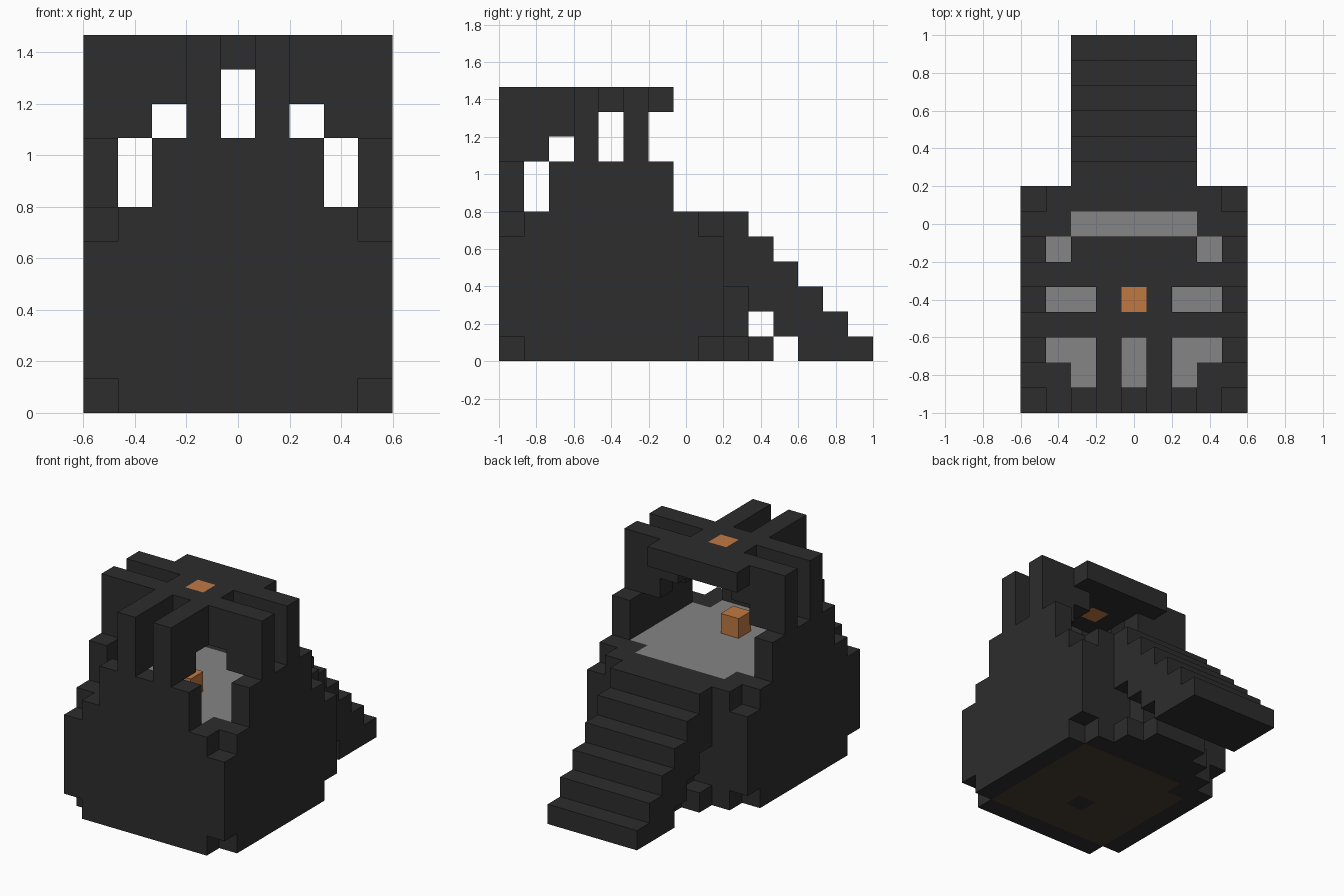
import bpy, bmesh

cube = bpy.data.objects.get("Cube")
if cube:
    bpy.data.objects.remove(cube, do_unlink=True)

U = 2 / 15          # edge length of one block
cells = {}          # (column, row, layer) -> part name


def material(name, rgb):
    m = bpy.data.materials.new(name)
    m.use_nodes = True
    m.diffuse_color = (*rgb, 1)
    bsdf = next(n for n in m.node_tree.nodes if n.type == 'BSDF_PRINCIPLED')
    bsdf.inputs["Base Color"].default_value = (*rgb, 1)
    return m


def fill(part, xs, ys, zs):
    """Fill an inclusive range of blocks; x counts from the centre, y from the front."""
    for x in range(xs[0], xs[1] + 1):
        for y in range(ys[0], ys[1] + 1):
            for z in range(zs[0], zs[1] + 1):
                cells[x, y, z] = part


def clear(x, y, z):
    cells.pop((x, y, z), None)


# Solid base with its corners cut at the bottom and top layers
fill("base", (-4, 4), (0, 8), (0, 5))
for x in (-4, 4):
    for y in (0, 8):
        clear(x, y, 0)
        clear(x, y, 5)

# Underside panel with one dark block
fill("underside_panel", (-3, 3), (1, 7), (0, 0))
cells[-3, 7, 0] = "base"
cells[0, 3, 0] = "base"

# Platform floor, corners left dark
fill("floor", (-3, 3), (1, 7), (5, 5))
for x in (-3, 3):
    for y in (1, 7):
        cells[x, y, 5] = "base"

# Parapet walls on the front and both sides
fill("parapet", (-2, 2), (0, 0), (6, 7))
for x in (-4, 4):
    fill("parapet", (x, x), (2, 6), (6, 7))

# Arched roof ribs: the inner step rises towards the centre
for step, low in enumerate((8, 8, 9)):
    for side in (-1, 1):
        x = side * (4 - step)
        for y in (3, 5):
            fill("roof_ribs", (x, x), (y, y), (low, 10))
        fill("roof_ribs", (side, side), (step, step), (low, 10))
for y in (3, 5):
    fill("roof_ribs", (-4, 4), (y, y), (10, 10))
for x in (-1, 1):
    fill("roof_ribs", (x, x), (0, 6), (10, 10))
fill("roof_ribs", (-2, 2), (6, 6), (10, 10))

# Copper blocks in the roof and on the floor
fill("roof_lamp", (0, 0), (4, 4), (10, 10))
fill("floor_block", (0, 0), (3, 3), (6, 6))

# Rear staircase with a stepped underside
for z in range(6):
    fill("stairs", (-2, 2), (max(9, 12 - z), 14 - z), (z, z))

# Supports under the staircase
fill("stair_support", (-2, 2), (9, 9), (0, 0))
fill("stair_support", (-1, 1), (9, 9), (1, 2))
fill("stair_support", (-1, 1), (10, 10), (0, 0))

dark = material("charcoal", (0.026, 0.026, 0.026))
grey = material("grey", (0.235, 0.235, 0.235))
copper = material("copper", (0.53, 0.19, 0.055))
brown = material("dark brown", (0.06, 0.042, 0.028))
colours = {"floor": grey, "underside_panel": brown,
           "roof_lamp": copper, "floor_block": copper}


def corners(cell, axis, sign):
    """Four corners of one block face, wound outward."""
    a, b = (axis + 1) % 3, (axis + 2) % 3
    loop = [(-1, -1), (1, -1), (1, 1), (-1, 1)]
    for p, q in loop[::sign]:
        c = list(cell)
        c[axis] += sign / 2
        c[a] += p / 2
        c[b] += q / 2
        yield c[0] * U, -1 + (c[1] + 0.5) * U, (c[2] + 0.5) * U


# One object per part, keeping only exposed faces
for part in dict.fromkeys(cells.values()):
    bm = bmesh.new()
    for cell in [c for c, p in cells.items() if p == part]:
        for axis in range(3):
            for sign in (-1, 1):
                n = list(cell)
                n[axis] += sign
                if tuple(n) not in cells:
                    bm.faces.new([bm.verts.new(co) for co in corners(cell, axis, sign)])
    bmesh.ops.remove_doubles(bm, verts=bm.verts[:], dist=0.001)
    mesh = bpy.data.meshes.new(part)
    bm.to_mesh(mesh)
    bm.free()
    mesh.materials.append(colours.get(part, dark))
    bpy.context.collection.objects.link(bpy.data.objects.new(part, mesh))
